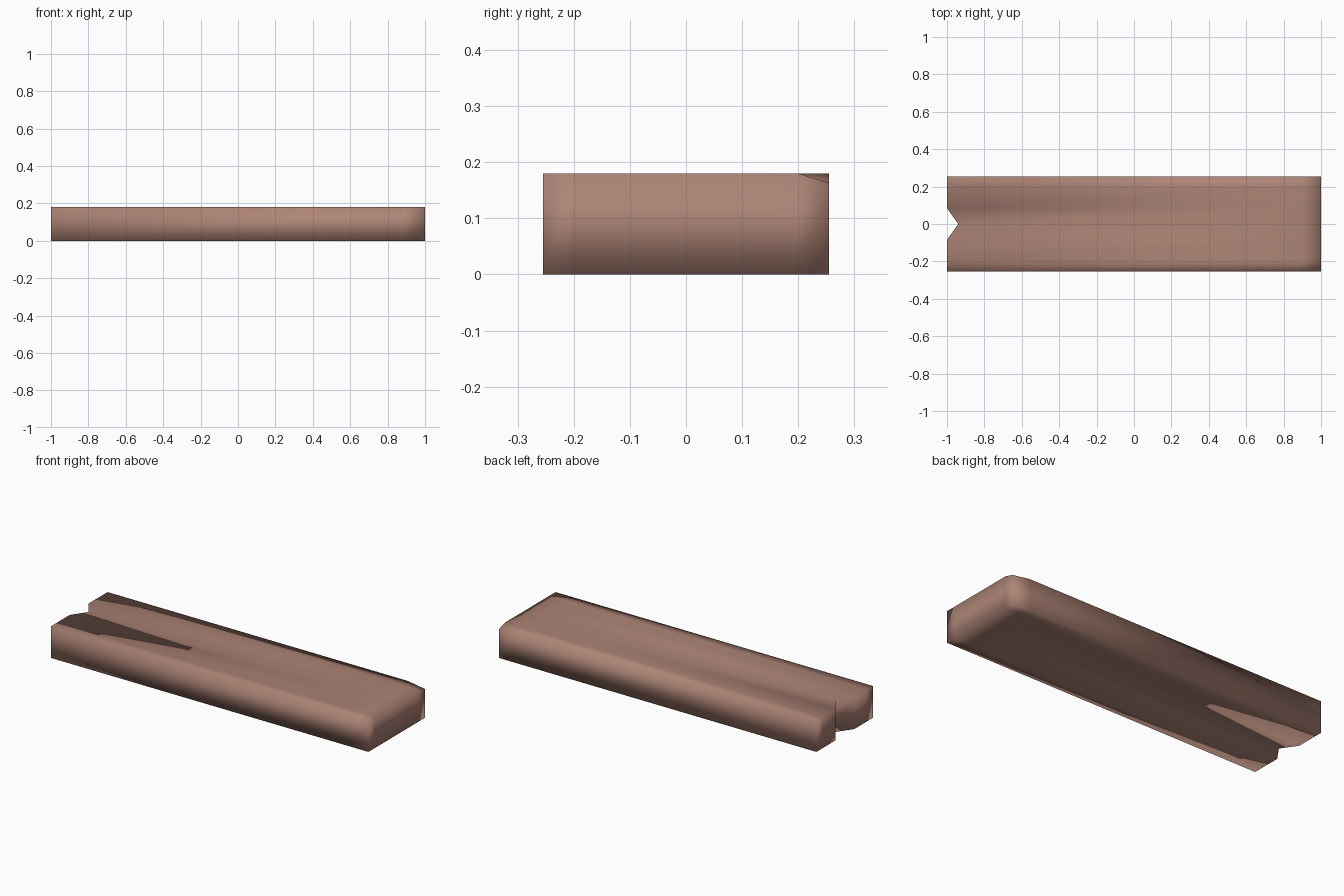
import bpy, bmesh

if "Cube" in bpy.data.objects:
    bpy.data.objects.remove(bpy.data.objects["Cube"])

# Plank grid lines: support loops near the long edges and the right end
L, W, H, NOTCH = 1.0, 0.255, 0.18, 0.06
xs = [-L, 0.89, L]
ys = [-W, -0.2, -0.085, 0.0, 0.085, 0.2, W]

mat = bpy.data.materials.new("dusty_brown")
mat.diffuse_color = (0.42, 0.23, 0.18, 1)
mat.use_nodes = True
mat.node_tree.nodes["Principled BSDF"].inputs["Base Color"].default_value = mat.diffuse_color

bm = bmesh.new()
grid = []
for i, x in enumerate(xs):
    row = []
    for y in ys:
        # V notch in the middle of the left end
        px = x + NOTCH if i == 0 and y == 0 else x
        row.append(bm.verts.new((px, y, 0)))
    grid.append(row)
for i in range(len(xs) - 1):
    for j in range(len(ys) - 1):
        bm.faces.new((grid[i][j], grid[i + 1][j], grid[i + 1][j + 1], grid[i][j + 1]))

# Thickness
res = bmesh.ops.extrude_face_region(bm, geom=bm.faces[:])
top = [g for g in res["geom"] if isinstance(g, bmesh.types.BMVert)]
bmesh.ops.translate(bm, verts=top, vec=(0, 0, H))
bmesh.ops.recalc_face_normals(bm, faces=bm.faces[:])

# Worn top corner at the back right
for v in top:
    if v.co.x > 0.99 and v.co.y > 0.25:
        v.co.z = 0.163

for f in bm.faces:
    f.smooth = True
me = bpy.data.meshes.new("notched_plank")
bm.to_mesh(me)
bm.free()
me.materials.append(mat)
bpy.context.collection.objects.link(bpy.data.objects.new("notched_plank", me))
